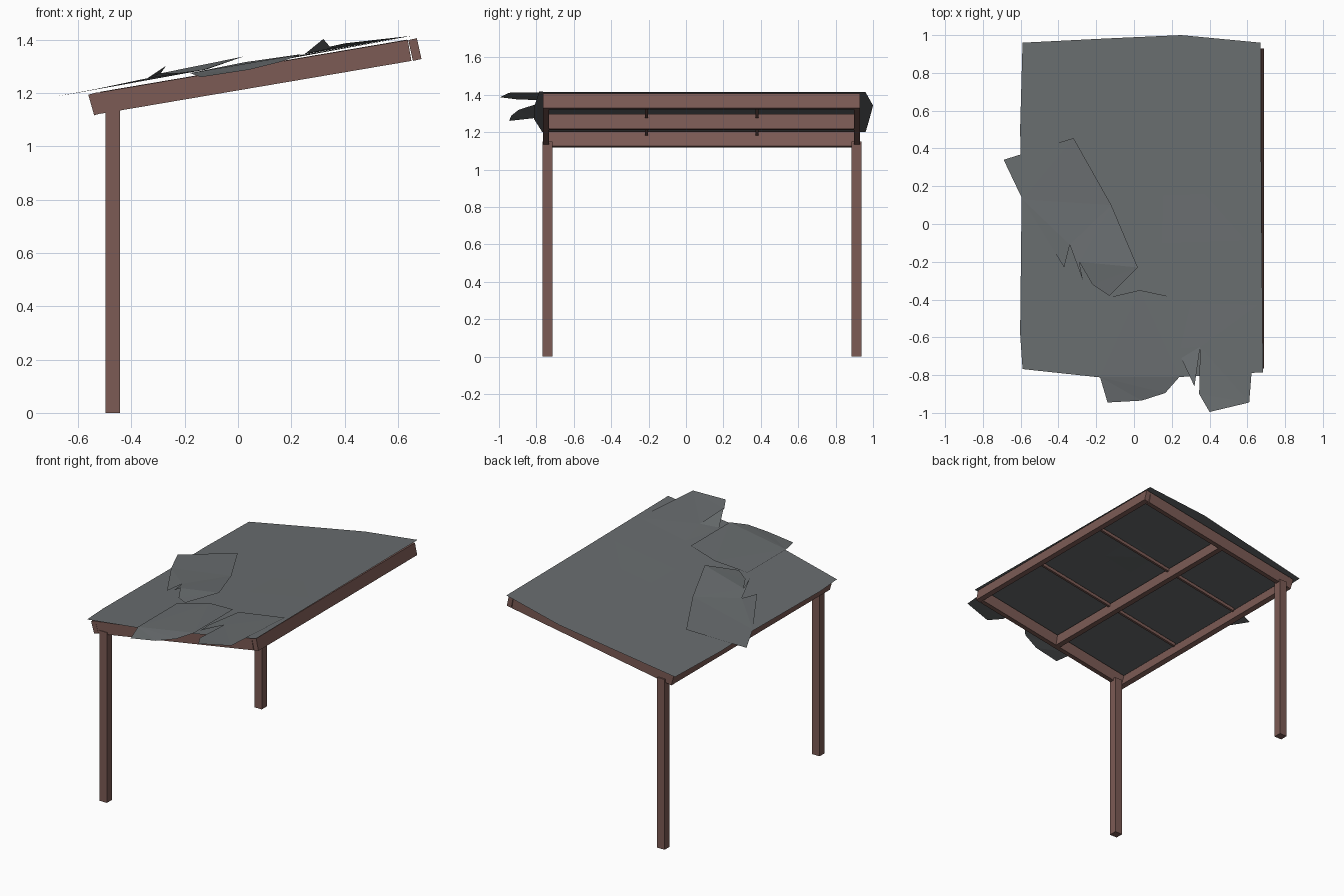
import bpy, bmesh, math
from mathutils import Matrix, Vector

if "Cube" in bpy.data.objects:
    bpy.data.objects.remove(bpy.data.objects["Cube"])

SLOPE = 0.17
ANGLE = math.atan(SLOPE)


def material(name, rgb):
    m = bpy.data.materials.new(name)
    m.diffuse_color = (*rgb, 1)
    m.use_nodes = True
    m.node_tree.nodes["Principled BSDF"].inputs["Base Color"].default_value = m.diffuse_color
    return m


wood = material("brown_wood", (0.20, 0.104, 0.09))
cloth = material("grey_sheet", (0.14, 0.152, 0.158))


def roof_z(x):
    return 1.30 + SLOPE * x


def finish(name, bm, mat):
    me = bpy.data.meshes.new(name)
    bm.to_mesh(me)
    bm.free()
    me.materials.append(mat)
    ob = bpy.data.objects.new(name, me)
    bpy.context.collection.objects.link(ob)
    return ob


def box(name, centre, size, tilt=0.0):
    bm = bmesh.new()
    bmesh.ops.create_cube(bm, size=1)
    m = (Matrix.Translation(centre) @ Matrix.Rotation(-tilt, 4, 'Y')
         @ Matrix.Diagonal((*size, 1)))
    bmesh.ops.transform(bm, matrix=m, verts=bm.verts)
    finish(name, bm, wood)


def sheet(name, points, lift=0.0):
    """Flat torn sheet on the roof slope: points are (x, y, raise)."""
    bm = bmesh.new()
    vs = [bm.verts.new((x, y, roof_z(x) + lift + h)) for x, y, h in points]
    f = bm.faces.new(vs)
    f.normal_update()
    if f.normal.z < 0:
        f.normal_flip()
    bmesh.ops.triangulate(bm, faces=[f])
    finish(name, bm, cloth)


# Two posts under the low edge
for side, y in (("front", -0.741), ("back", 0.912)):
    box(side + "_post", Vector((-0.47, y, 0.575)), (0.056, 0.054, 1.15))

# Sloping side rafters
for side, y in (("front", -0.748), ("back", 0.913)):
    box(side + "_rafter", Vector((0.06, y, roof_z(0.06) - 0.049)),
        (1.185, 0.032, 0.08), ANGLE)

# Cross beams along the low edge, middle and high edge
for name, x, tilt in (("low_beam", -0.535, 0.28), ("middle_beam", 0.02, ANGLE),
                      ("high_beam", 0.664, 0.22)):
    box(name, Vector((x, 0.082, roof_z(x) - 0.049)), (0.033, 1.694, 0.08), tilt)

# Thin battens under the sheet
for i, y in enumerate((-0.21, 0.38)):
    box("batten_%d" % (i + 1), Vector((0.06, y, roof_z(0.06) - 0.018)),
        (1.17, 0.016, 0.022), ANGLE)

# Main roof sheet
sheet("main_sheet", [
    (-0.59, 0.96, 0), (-0.15, 0.982, 0), (0.25, 1.0, 0), (0.67, 0.96, 0),
    (0.675, 0.1, 0), (0.683, -0.785, 0), (0.24, -0.81, 0), (-0.18, -0.812, 0),
    (-0.59, -0.768, 0), (-0.603, -0.58, 0), (-0.595, 0.13, 0), (-0.603, 0.5, 0)])

# Torn patch overhanging the low edge
sheet("low_edge_patch", [
    (-0.69, 0.34, 0), (-0.32, 0.455, 0.005), (-0.12, 0.10, 0.005),
    (0.02, -0.23, 0.03), (-0.13, -0.38, 0.005), (-0.22, -0.32, 0.008),
    (-0.29, -0.20, 0.02), (-0.27, -0.30, 0.045), (-0.34, -0.11, 0.01),
    (-0.37, -0.23, 0.005), (-0.59, 0.13, 0)], 0.004)

# Patch draped over the front edge: flat part and drooping flap
sheet("front_patch_top", [
    (-0.18, -0.40, 0), (0.03, -0.35, 0.006), (0.24, -0.395, 0),
    (0.24, -0.81, 0), (-0.18, -0.81, 0)], 0.006)
sheet("front_patch_flap", [
    (-0.18, -0.81, 0), (0.24, -0.81, 0), (0.165, -0.895, -0.015),
    (0.04, -0.935, -0.025), (-0.14, -0.945, -0.022)], 0.006)

# Torn patch at the front high corner
sheet("corner_patch", [
    (0.245, -0.66, 0), (0.25, -0.71, 0), (0.32, -0.86, 0.045),
    (0.35, -0.65, 0.005), (0.345, -0.90, 0.012), (0.40, -0.995, 0.015),
    (0.61, -0.945, 0.003), (0.65, -0.43, 0), (0.30, -0.42, 0)], 0.004)

# Patch lying on the high side
sheet("high_side_patch", [
    (0.15, -0.10, 0), (0.59, -0.085, 0), (0.61, 0.44, 0), (0.16, 0.40, -0.006)],
    0.003)
